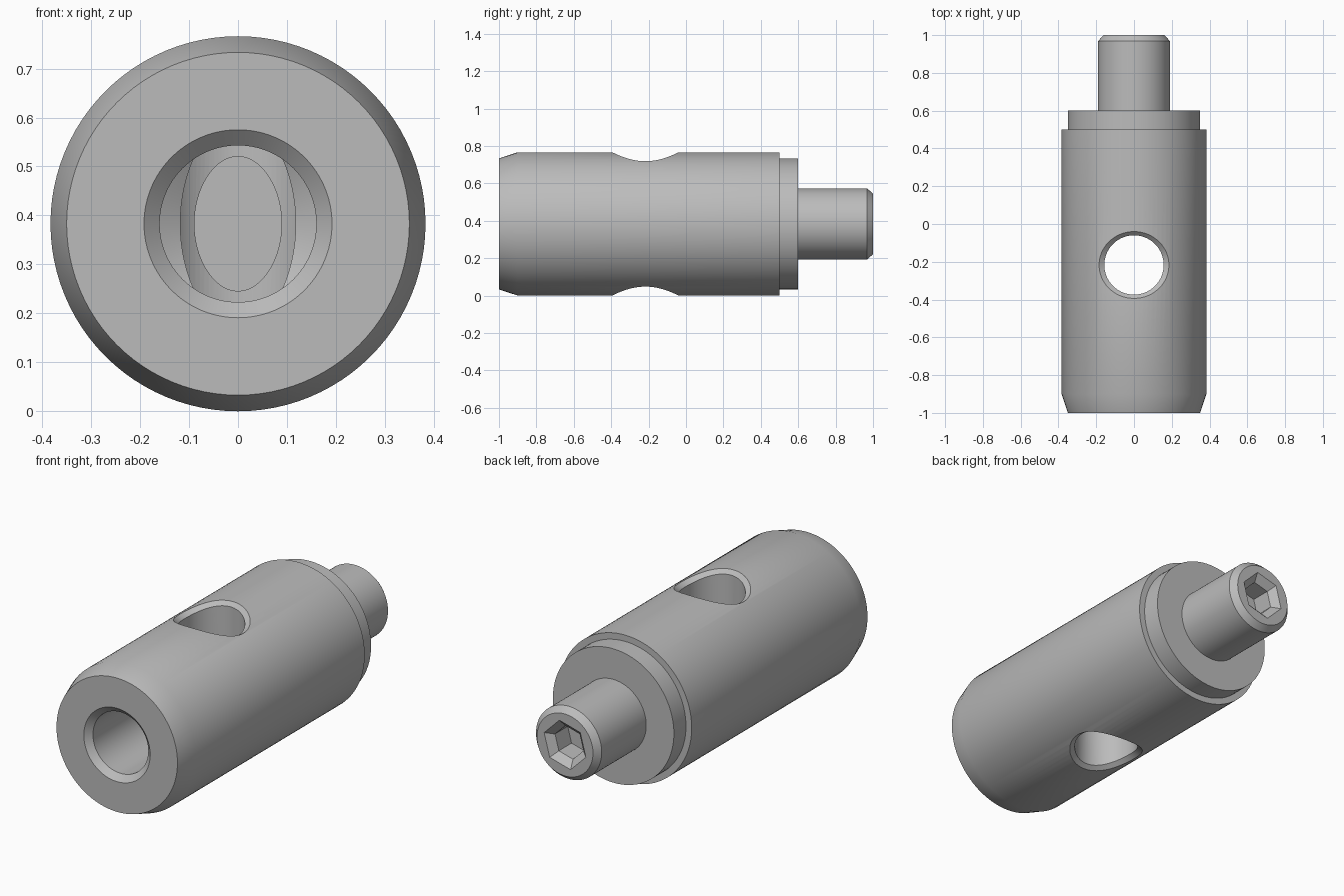
import bpy
import bmesh
from math import sin, cos, pi, sqrt, radians

cube = bpy.data.objects.get("Cube")
if cube:
    bpy.data.objects.remove(cube, do_unlink=True)

RADIUS = 0.383      # body radius, also the axis height
HOLE_Y = -0.217     # centre of the cross hole
SEGMENTS = 96

metal = bpy.data.materials.new("grey metal")
metal.use_nodes = True
GREY = (0.5, 0.5, 0.5, 1)
metal.diffuse_color = GREY
metal.node_tree.nodes["Principled BSDF"].inputs["Base Color"].default_value = GREY


def skin_rings(name, rings, start, end):
    """Closed solid from equal rings of points, with a centre point at each end."""
    bm = bmesh.new()
    loops = [[bm.verts.new(p) for p in ring] for ring in rings]
    first, last = bm.verts.new(start), bm.verts.new(end)
    n = len(loops[0])
    for i in range(n):
        j = (i + 1) % n
        for a, b in zip(loops, loops[1:]):
            bm.faces.new((a[i], a[j], b[j], b[i]))
        bm.faces.new((first, loops[0][j], loops[0][i]))
        bm.faces.new((last, loops[-1][i], loops[-1][j]))
    bmesh.ops.recalc_face_normals(bm, faces=bm.faces)
    mesh = bpy.data.meshes.new(name)
    bm.to_mesh(mesh)
    bm.free()
    mesh.materials.append(metal)
    obj = bpy.data.objects.new(name, mesh)
    bpy.context.collection.objects.link(obj)
    return obj


def lathe(name, profile, start_y, end_y, n=SEGMENTS, turn=0.0):
    """Turn (radius, y) points about the long axis."""
    angles = [2 * pi * i / n + turn for i in range(n)]
    rings = [[(r * cos(a), y, RADIUS + r * sin(a)) for a in angles]
             for r, y in profile]
    return skin_rings(name, rings, (0, start_y, RADIUS), (0, end_y, RADIUS))


def cross_hole_cutter():
    """Vertical hole whose mouths flare along the curved body surface."""
    inner, wide_x, wide_y = 0.157, 0.185, 0.177
    angles = [2 * pi * i / SEGMENTS for i in range(SEGMENTS)]
    throats, mouths = [], []
    for a in angles:
        qx, qy = inner * cos(a), inner * sin(a)
        px, py = wide_x * cos(a), wide_y * sin(a)
        qz = sqrt(RADIUS**2 - qx**2) - 0.02 - 0.01 * cos(a)**2
        pz = sqrt(RADIUS**2 - px**2)
        throats.append((qx, qy, qz))
        mouths.append((2 * px - qx, 2 * py - qy, 2 * pz - qz))

    def place(points, side):
        return [(x, HOLE_Y + y, RADIUS + side * z) for x, y, z in points]

    rings = [place(mouths, -1), place(throats, -1),
             place(throats, 1), place(mouths, 1)]
    return skin_rings("cross_hole_cutter", rings,
                      (0, HOLE_Y, RADIUS - 0.6), (0, HOLE_Y, RADIUS + 0.6))


def cut(obj, cutters):
    for c in cutters:
        c.hide_render = True
        mod = obj.modifiers.new(c.name, 'BOOLEAN')
        mod.operation = 'DIFFERENCE'
        mod.solver = 'EXACT'
        mod.object = c
    bpy.context.view_layer.update()
    graph = bpy.context.evaluated_depsgraph_get()
    mesh = bpy.data.meshes.new_from_object(obj.evaluated_get(graph))
    obj.modifiers.clear()
    obj.data = mesh
    for c in cutters:
        bpy.data.objects.remove(c, do_unlink=True)


# Body with drilled front bore, tapered nose and stepped rear collar
body = lathe("body", [
    (0.16, -0.345), (0.16, -0.97), (0.192, -1), (0.35, -1),
    (RADIUS, -0.9), (RADIUS, 0.5), (0.35, 0.5), (0.35, 0.6),
], -0.253, 0.6)

# Rear drilled pocket opening into the cross hole
rear_pocket = lathe("rear_pocket_cutter", [(0.16, -0.047), (0.16, 0.1)], -0.139, 0.1)
cut(body, [rear_pocket, cross_hole_cutter()])

# Rear pin with a chamfered end and hexagonal socket
pin = lathe("rear_pin", [(0.19, 0.59), (0.19, 0.968), (0.162, 1)], 0.59, 1)
socket = lathe("hex_socket_cutter",
               [(0.085, 0.86), (0.085, 0.965), (0.125, 1), (0.137, 1.01)],
               0.86, 1.01, n=6, turn=radians(15))
cut(pin, [socket])

# Smooth round surfaces, crisp edges
bpy.ops.object.select_all(action='DESELECT')
for obj in (body, pin):
    obj.select_set(True)
bpy.context.view_layer.objects.active = body
bpy.ops.object.shade_smooth_by_angle(angle=radians(30))
